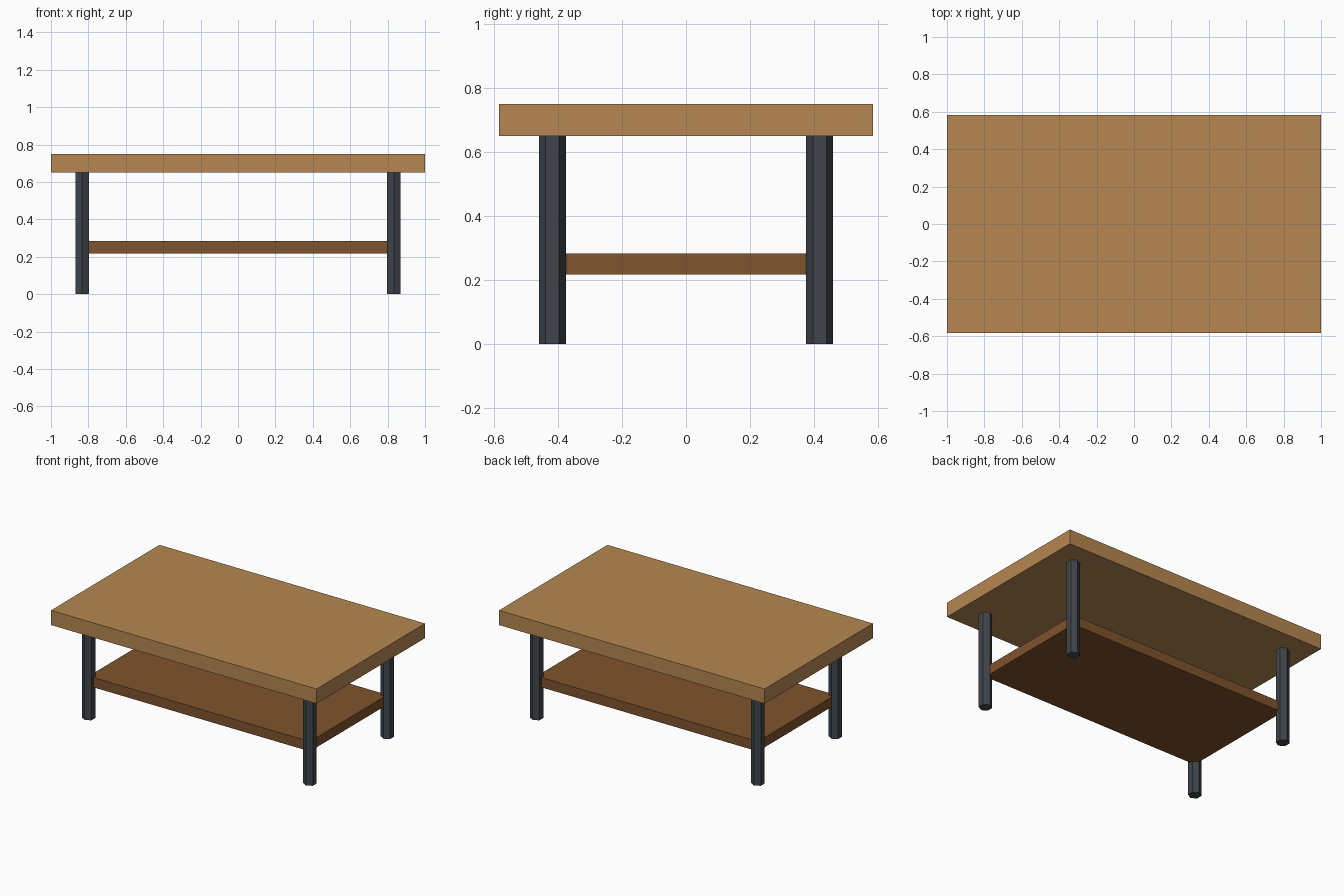
import bpy

if "Cube" in bpy.data.objects:
    bpy.data.objects.remove(bpy.data.objects["Cube"])

def srgb(r, g, b):
    lin = lambda c: c / 12.92 if c <= 0.04045 else ((c + 0.055) / 1.055) ** 2.4
    return tuple(lin(c / 255) for c in (r, g, b)) + (1.0,)

def material(name, rgb):
    m = bpy.data.materials.new(name)
    m.diffuse_color = srgb(*rgb)
    m.use_nodes = True
    m.node_tree.nodes["Principled BSDF"].inputs["Base Color"].default_value = m.diffuse_color
    return m

light_wood = material("light_wood", (182, 135, 81))
dark_wood = material("dark_wood", (127, 83, 44))
dark_metal = material("dark_metal", (64, 69, 75))

def finish(name, mat):
    ob = bpy.context.object
    ob.name = name
    ob.data.materials.append(mat)
    return ob

def board(name, half_x, half_y, z0, z1, mat):
    bpy.ops.mesh.primitive_cube_add(size=2, location=(0, 0, (z0 + z1) / 2))
    ob = finish(name, mat)
    ob.scale = (half_x, half_y, (z1 - z0) / 2)
    bpy.ops.object.transform_apply(location=False, rotation=False, scale=True)

# Table top and lower shelf (the shelf corners run into the leg centres)
LEG_X, LEG_Y = 0.8333, 0.4167
board("table_top", 1.0, 0.5833, 0.65, 0.75, light_wood)
board("lower_shelf", LEG_X, LEG_Y, 0.2167, 0.2833, dark_wood)

# Four hexagonal legs, points facing front and back
for side, sx in (("left", -1), ("right", 1)):
    for end, sy in (("front", -1), ("back", 1)):
        bpy.ops.mesh.primitive_cylinder_add(
            vertices=6, radius=0.0417, depth=0.65,
            location=(sx * LEG_X, sy * LEG_Y, 0.325))
        finish(f"{end}_{side}_leg", dark_metal)
